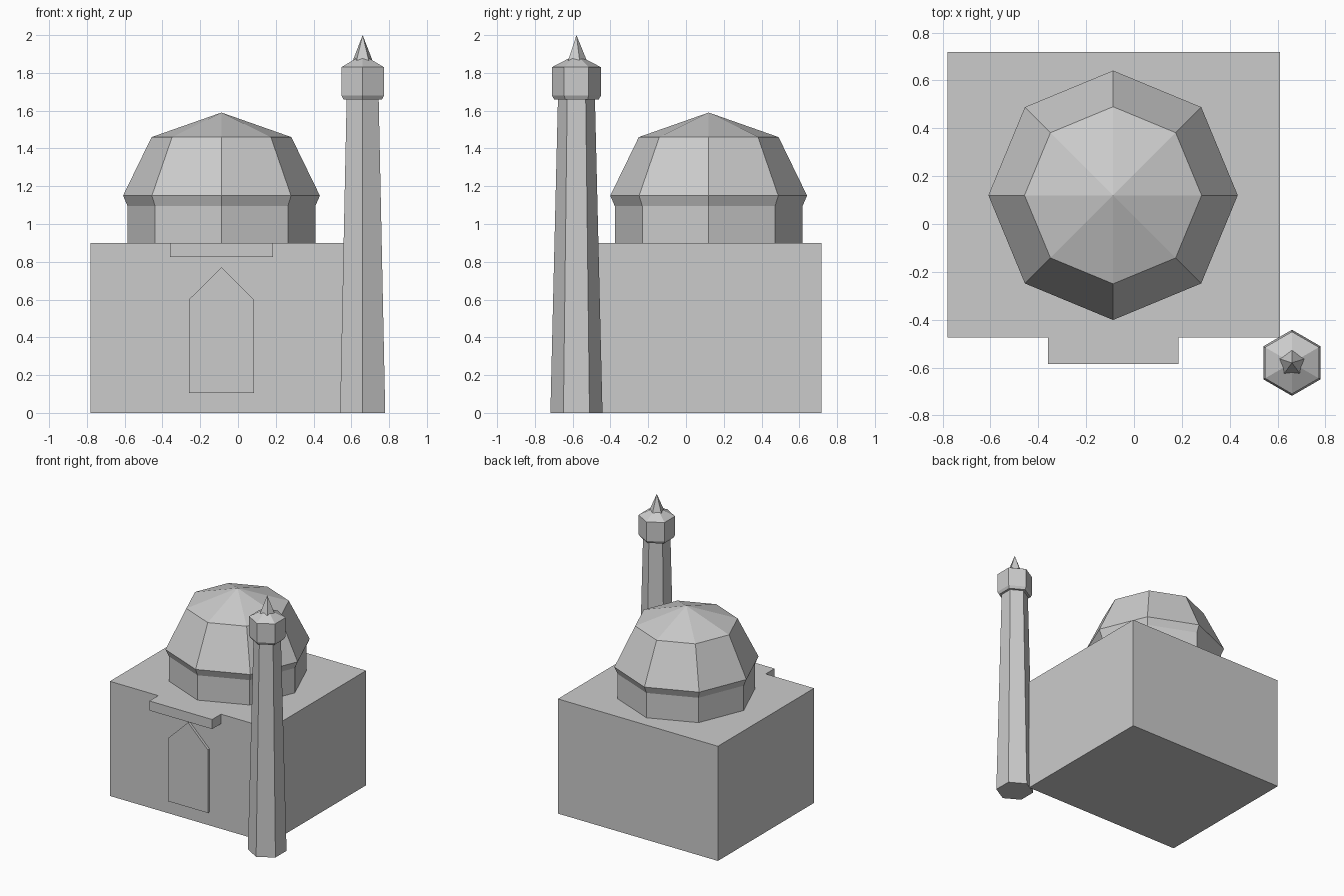
import bpy, bmesh
from math import sin, cos, pi

if "Cube" in bpy.data.objects:
    bpy.data.objects.remove(bpy.data.objects["Cube"])


def finish(name, bm):
    bmesh.ops.recalc_face_normals(bm, faces=bm.faces)
    mesh = bpy.data.meshes.new(name)
    bm.to_mesh(mesh)
    bm.free()
    obj = bpy.data.objects.new(name, mesh)
    bpy.context.collection.objects.link(obj)
    return obj


def prism(name, profile, y0, y1):
    """Extrude an (x, z) outline from y0 to y1."""
    bm = bmesh.new()
    face = bm.faces.new([bm.verts.new((x, y0, z)) for x, z in profile])
    ext = bmesh.ops.extrude_face_region(bm, geom=[face], use_keep_orig=True)
    moved = [g for g in ext["geom"] if isinstance(g, bmesh.types.BMVert)]
    bmesh.ops.translate(bm, verts=moved, vec=(0, y1 - y0, 0))
    return finish(name, bm)


def box(name, x0, x1, y0, y1, z0, z1):
    return prism(name, [(x0, z0), (x1, z0), (x1, z1), (x0, z1)], y0, y1)


def turned(name, sides, cx, cy, profile):
    """Faceted lathe through (radius, z) rings; radius 0 is a point. First corner faces +y."""
    bm = bmesh.new()
    rings = []
    for r, z in profile:
        count = sides if r > 0 else 1
        rings.append([bm.verts.new((cx + r * sin(2 * pi * i / sides),
                                    cy + r * cos(2 * pi * i / sides), z))
                      for i in range(count)])
    for low, high in zip(rings, rings[1:]):
        for i in range(sides):
            j = (i + 1) % sides
            if len(high) == 1:
                bm.faces.new((low[i], low[j], high[0]))
            else:
                bm.faces.new((low[i], low[j], high[j], high[i]))
    bm.faces.new(rings[0])
    if len(rings[-1]) > 1:
        bm.faces.new(rings[-1])
    return finish(name, bm)


# Main hall with flush entrance canopy
FRONT = -0.475
box("hall", -0.78, 0.61, FRONT, 0.718, 0, 0.9)
box("entrance_canopy", -0.36, 0.185, -0.585, FRONT, 0.825, 0.9)

# Pointed door panel, slightly raised from the wall
prism("door", [(-0.26, 0.105), (0.085, 0.105), (0.085, 0.6),
               (-0.0875, 0.77), (-0.26, 0.6)], FRONT - 0.02, FRONT)

# Octagonal drum and dome
turned("dome", 8, -0.0875, 0.12,
       [(0.497, 0.9), (0.497, 1.095), (0.521, 1.15), (0.37, 1.46), (0, 1.59)])

# Hexagonal tower: tapered shaft, gallery with cap, five-sided spike
TOWER = (0.66, -0.58)
turned("tower_shaft", 6, *TOWER, [(0.138, 0), (0.098, 1.66)])
turned("tower_gallery", 6, *TOWER,
       [(0.118, 1.66), (0.13, 1.68), (0.13, 1.83), (0, 1.898)])
turned("tower_spike", 5, *TOWER, [(0.057, 1.86), (0, 2.0)])
